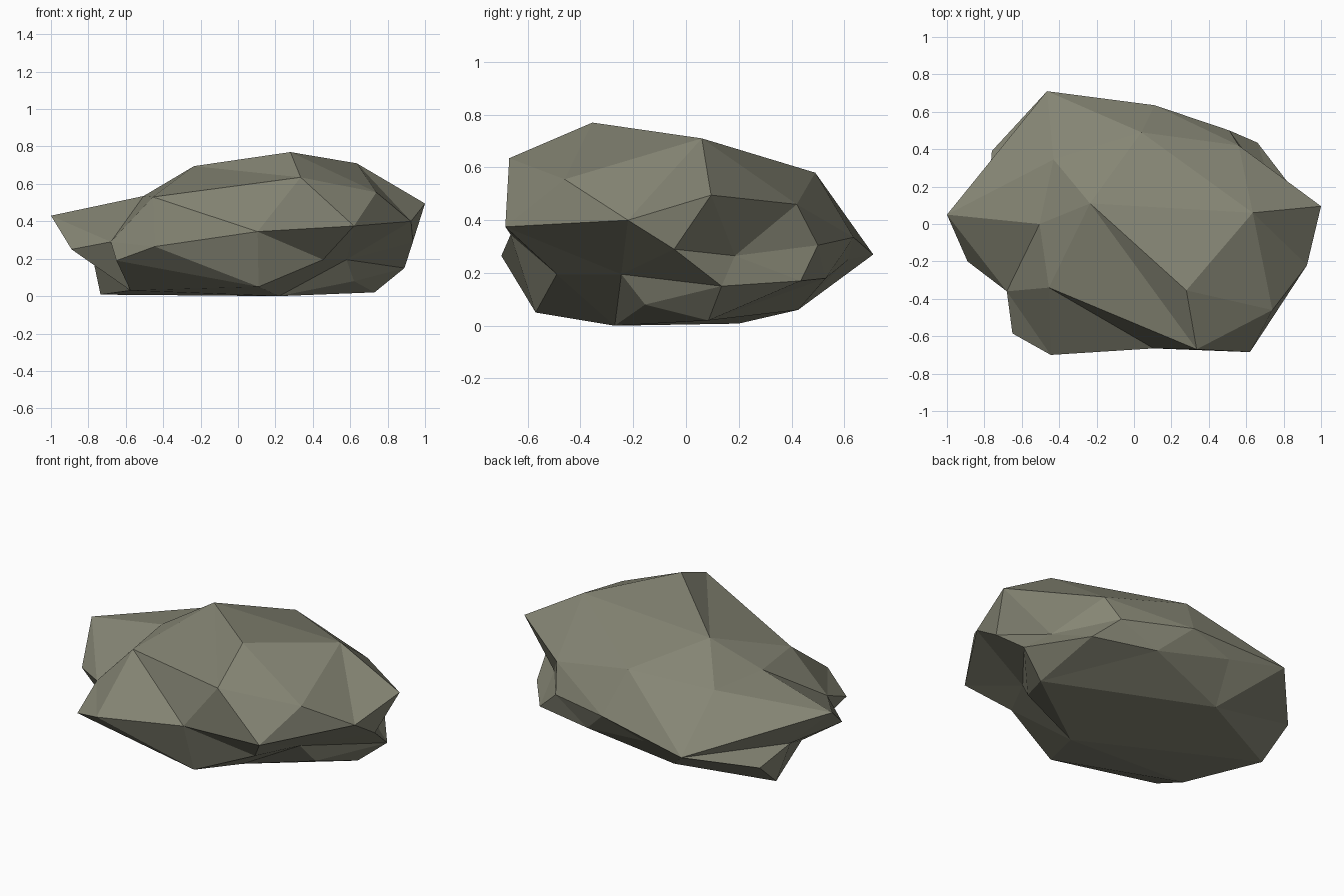
import bpy, bmesh
from mathutils import Vector

if "Cube" in bpy.data.objects:
    bpy.data.objects.remove(bpy.data.objects["Cube"])

# Corner points of the boulder
CORNERS = [
    (-1, .05, .43), (-.89, -.20, .25), (-.68, -.36, .29), (-.65, -.585, .19),
    (-.445, -.70, .265), (-.455, -.34, .53), (.105, -.665, .345), (.335, -.67, .635),
    (.62, -.685, .375), (.925, -.22, .40), (1, .095, .495), (.635, .06, .71),
    (.28, -.355, .77), (.74, -.46, .555), (-.235, .11, .695), (-.505, 0, .535),
    (-.43, .345, .525), (-.76, .39, .165), (-.78, .13, .22), (-.465, .71, .27),
    (-.155, .615, .25), (.11, .635, .335), (.04, .49, .58), (.51, .50, .305),
    (.66, .435, .17), (.56, .42, .46), (-.575, -.27, .03), (-.735, .20, .008),
    (.455, -.49, .195), (.11, -.57, .05), (.22, -.27, 0), (.73, .085, .02),
    (.89, .135, .15), (.935, -.045, .29), (.74, .185, .265), (.62, -.155, .08),
    (.58, -.245, .195), (.28, .53, .18), (-.22, .425, .06),
]
# Ridges that must run between these corner pairs
RIDGES = [(5, 7), (5, 6), (14, 7), (14, 12), (14, 11), (11, 22), (14, 22), (16, 22),
          (22, 19), (0, 16), (0, 19), (18, 19), (0, 15), (0, 2), (15, 2), (5, 2),
          (11, 13), (11, 9), (7, 13), (8, 9), (10, 25), (10, 24), (33, 34), (33, 31),
          (31, 24), (33, 36), (9, 36), (6, 8), (6, 28), (4, 6), (21, 23), (11, 25)]

# Wrap the corners on a ball to get the facets
bm = bmesh.new()
verts = []
for x, y, z in CORNERS:
    verts.append(bm.verts.new(Vector((x, y / .7, (z - .385) / .385)).normalized()))
bmesh.ops.convex_hull(bm, input=verts)
bm.normal_update()


def swap_to(a, b):
    """Turn the edge lying across a-b so that it joins a and b."""
    for e in bm.edges:
        if len(e.link_faces) == 2:
            tips = {v for f in e.link_faces for v in f.verts} - set(e.verts)
            if tips == {a, b}:
                bmesh.utils.edge_rotate(e, False)
                return


for _ in range(2):
    for i, j in RIDGES:
        a, b = verts[i], verts[j]
        if not any(e.other_vert(a) == b for e in a.link_edges):
            swap_to(a, b)

# Pull the ball out to the real boulder shape
for v, co in zip(verts, CORNERS):
    v.co = co
bmesh.ops.recalc_face_normals(bm, faces=bm.faces[:])
for f in bm.faces:
    f.smooth = False

mesh = bpy.data.meshes.new("boulder")
bm.to_mesh(mesh)
bm.free()
stone = bpy.data.materials.new("olive grey stone")
stone.diffuse_color = (.235, .235, .175, 1)
stone.use_nodes = True
stone.node_tree.nodes["Principled BSDF"].inputs["Base Color"].default_value = stone.diffuse_color
mesh.materials.append(stone)
bpy.context.collection.objects.link(bpy.data.objects.new("boulder", mesh))
